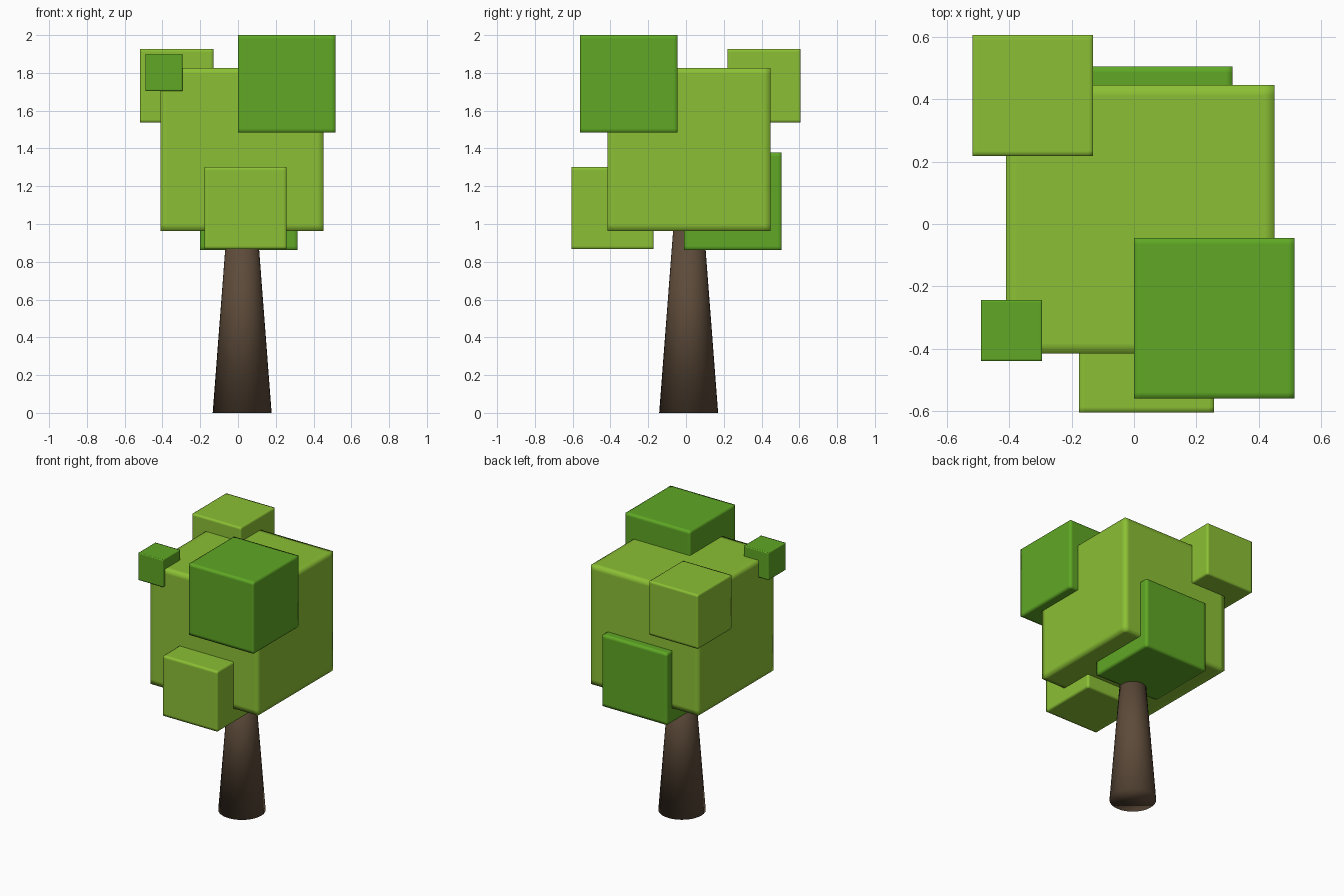
import bpy, bmesh
from mathutils import Vector

if "Cube" in bpy.data.objects:
    bpy.data.objects.remove(bpy.data.objects["Cube"])


def material(name, rgb):
    m = bpy.data.materials.new(name)
    m.diffuse_color = (*rgb, 1)
    m.use_nodes = True
    m.node_tree.nodes["Principled BSDF"].inputs["Base Color"].default_value = m.diffuse_color
    return m


LIGHT = material("light_leaf", (0.26, 0.53, 0.035))
DARK = material("dark_leaf", (0.115, 0.39, 0.018))
BARK = material("bark", (0.11, 0.07, 0.042))


def add_object(name, bm, loc, mat):
    for f in bm.faces:
        f.smooth = True
    mesh = bpy.data.meshes.new(name)
    bm.to_mesh(mesh)
    bm.free()
    mesh.materials.append(mat)
    ob = bpy.data.objects.new(name, mesh)
    ob.location = loc
    bpy.context.collection.objects.link(ob)


# Leaf block: smooth-shaded cube with supporting loops close to every edge
def leaf_cube(name, center, size, mat):
    bm = bmesh.new()
    bmesh.ops.create_cube(bm, size=size)
    for axis in range(3):
        for side in (-1, 1):
            n = Vector((0, 0, 0))
            n[axis] = side
            bmesh.ops.bisect_plane(bm, geom=bm.verts[:] + bm.edges[:] + bm.faces[:],
                                   plane_co=n * size * 0.46, plane_no=n)
    add_object(name, bm, center, mat)


leaf_cube("main_foliage", (0.02, 0.015, 1.395), 0.863, LIGHT)
leaf_cube("top_foliage", (0.258, -0.303, 1.742), 0.516, DARK)
leaf_cube("back_left_foliage", (-0.325, 0.413, 1.732), 0.388, LIGHT)
leaf_cube("small_foliage", (-0.393, -0.342, 1.803), 0.196, DARK)
leaf_cube("front_foliage", (0.04, -0.388, 1.084), 0.434, LIGHT)
leaf_cube("lower_back_foliage", (0.058, 0.248, 1.12), 0.516, DARK)

# Tapered trunk, its top buried in the foliage
trunk = bmesh.new()
bmesh.ops.create_cone(trunk, cap_ends=True, segments=32,
                      radius1=0.156, radius2=0.078, depth=1.02)
add_object("trunk", trunk, (0.022, 0.014, 0.51), BARK)
